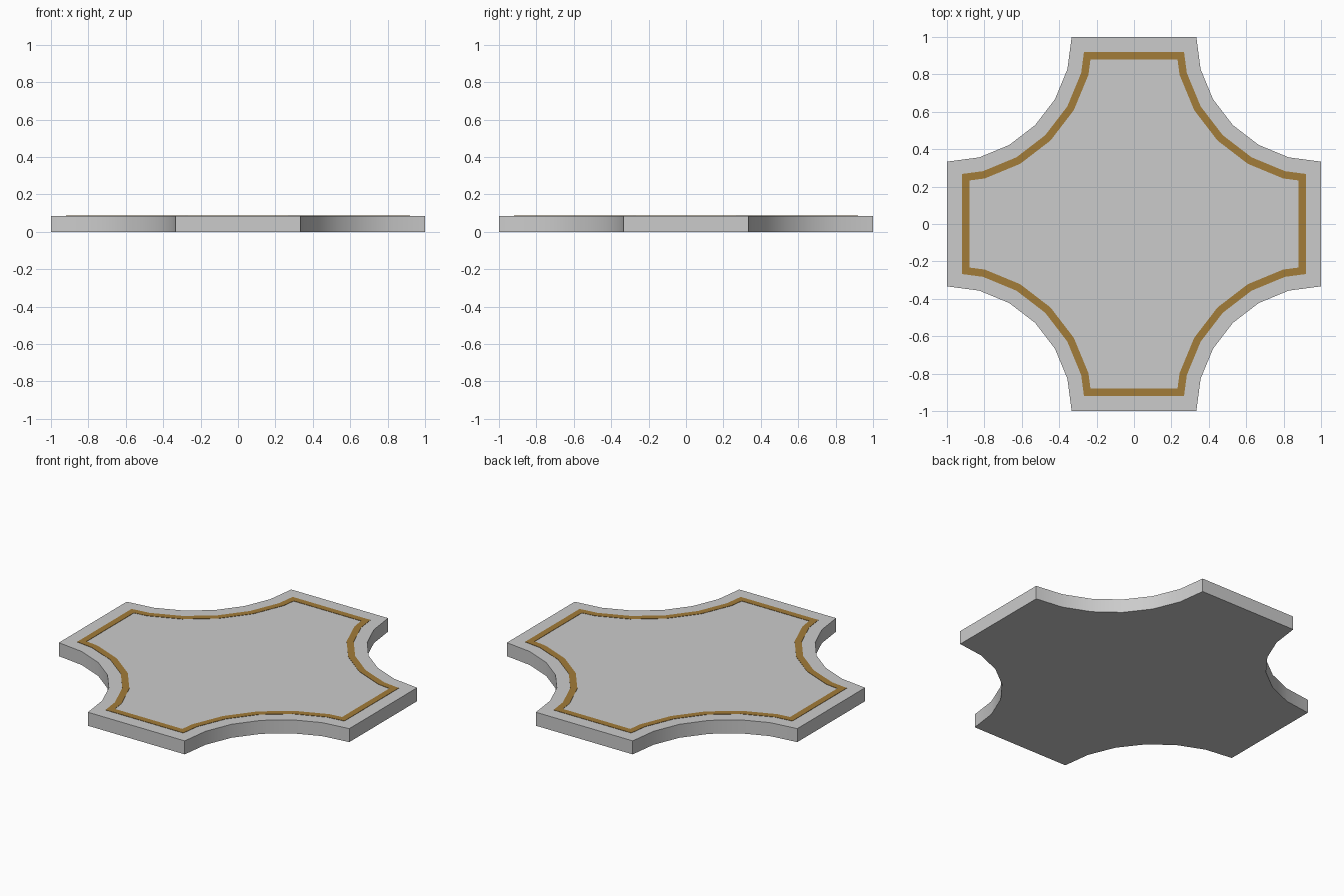
import bpy, bmesh
from math import sin, cos, pi

if "Cube" in bpy.data.objects:
    bpy.data.objects.remove(bpy.data.objects["Cube"])

THICK = 0.084


def outline(r, end, steps=6):
    """Cross outline with concave quarter-round corners centred on (1, 1), arms cut at end."""
    arc = [(1 - r * sin(pi / 2 * i / steps), 1 - r * cos(pi / 2 * i / steps))
           for i in range(steps + 1)]
    t = (1 - end) / (1 - arc[1][0])
    y = arc[0][1] + t * (arc[1][1] - arc[0][1])
    quarter = [(end, y)] + arc[1:-1] + [(y, end)]
    pts = []
    for _ in range(4):
        pts += quarter
        quarter = [(-b, a) for a, b in quarter]
    return pts


def make_object(name, bm):
    mesh = bpy.data.meshes.new(name)
    bm.normal_update()
    bm.to_mesh(mesh)
    bm.free()
    ob = bpy.data.objects.new(name, mesh)
    bpy.context.collection.objects.link(ob)
    return ob


# floor slab with curved cut-in corners
bm = bmesh.new()
base = bm.faces.new([bm.verts.new((x, y, 0)) for x, y in outline(2 / 3, 1)])
ext = bmesh.ops.extrude_face_region(bm, geom=[base], use_keep_orig=True)
bmesh.ops.translate(bm, vec=(0, 0, THICK),
                    verts=[v for v in ext["geom"] if isinstance(v, bmesh.types.BMVert)])
bmesh.ops.recalc_face_normals(bm, faces=bm.faces)
slab = make_object("floor_slab", bm)
bpy.context.view_layer.objects.active = slab
slab.select_set(True)
bpy.ops.object.shade_smooth_by_angle(angle=pi / 6)

# inlaid trim line, a hair above the slab
bm = bmesh.new()
outer, inner = outline(0.743, 0.92), outline(0.783, 0.88)
top = THICK + 0.002
loops = [[bm.verts.new((x, y, z)) for x, y in pts]
         for pts, z in ((outer, THICK), (outer, top), (inner, top), (inner, THICK))]
n = len(outer)
for a, b in zip(loops, loops[1:]):
    for i in range(n):
        j = (i + 1) % n
        bm.faces.new((a[i], a[j], b[j], b[i]))
trim = make_object("trim_line", bm)
gold = bpy.data.materials.new("ochre")
gold.diffuse_color = (0.36, 0.20, 0.04, 1)
gold.use_nodes = True
gold.node_tree.nodes["Principled BSDF"].inputs["Base Color"].default_value = gold.diffuse_color
trim.data.materials.append(gold)
